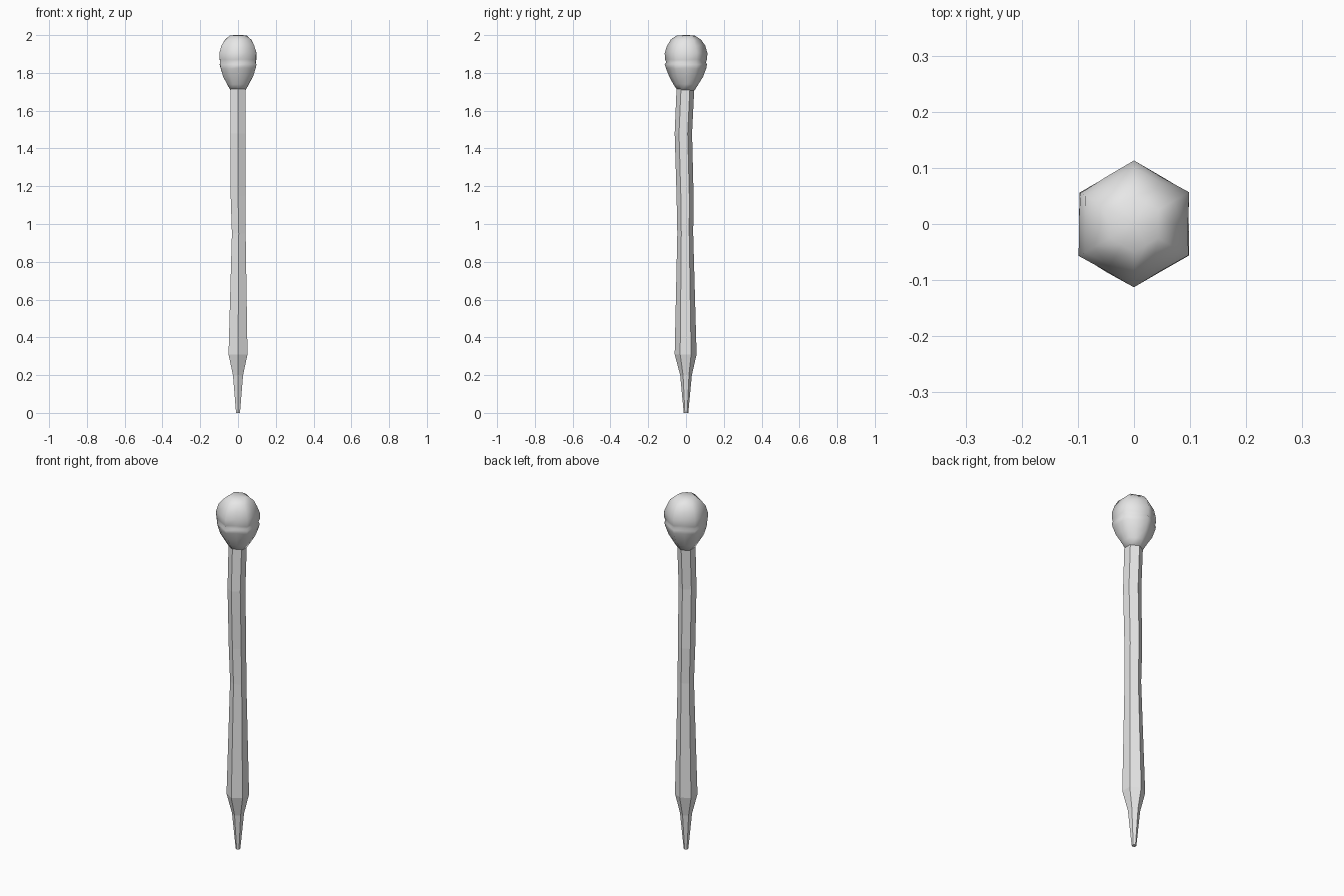
import bpy, bmesh, math, random
from mathutils import Vector

random.seed(4)
cube = bpy.data.objects.get("Cube")
if cube:
    bpy.data.objects.remove(cube)


def material(name, rgb):
    mat = bpy.data.materials.new(name)
    mat.use_nodes = True
    mat.diffuse_color = (*rgb, 1)
    mat.node_tree.nodes["Principled BSDF"].inputs["Base Color"].default_value = (*rgb, 1)
    return mat


def hexagon(z, cx, cy, r, per_side=1, lump=0.0):
    """Hexagon with corners on the y axis; sides may be split and roughened."""
    corners = [Vector((math.sin(i * math.pi / 3), -math.cos(i * math.pi / 3), 0)) for i in range(6)]
    ring = []
    for i in range(6):
        for k in range(per_side):
            p = corners[i].lerp(corners[(i + 1) % 6], k / per_side) * r
            p *= 1 + random.uniform(-lump, lump)
            dz = random.uniform(-lump, lump) * 0.1
            ring.append(Vector((cx, cy, z + dz)) + p)
    return ring


def loft(name, rings, mat, smooth, tip=None):
    bm = bmesh.new()
    loops = [[bm.verts.new(p) for p in ring] for ring in rings]
    n = len(loops[0])
    for low, high in zip(loops, loops[1:]):
        for i in range(n):
            j = (i + 1) % n
            bm.faces.new((low[i], low[j], high[j], high[i]))
    bm.faces.new(loops[0][::-1])
    if tip:
        top = bm.verts.new(tip)
        for i in range(n):
            bm.faces.new((loops[-1][i], loops[-1][(i + 1) % n], top))
    else:
        bm.faces.new(loops[-1])
    for f in bm.faces:
        f.smooth = smooth
    mesh = bpy.data.meshes.new(name)
    bm.to_mesh(mesh)
    bm.free()
    mesh.materials.append(mat)
    obj = bpy.data.objects.new(name, mesh)
    bpy.context.collection.objects.link(obj)
    return obj


grey = material("plain grey", (0.8, 0.8, 0.8))

# Slightly bent six-sided shaft with a sharpened foot: z, centre x, centre y, radius
shaft = [(0, 0, 0, 0.012), (0.2, 0, 0, 0.031), (0.31, 0, -0.002, 0.058),
         (0.95, 0.004, -0.004, 0.042), (1.15, 0, -0.005, 0.045),
         (1.48, 0, -0.014, 0.046), (1.72, 0, -0.003, 0.047)]
loft("shaft", [hexagon(*s) for s in shaft], grey, False)

# Lumpy bulb with a shallow crease around its middle: z, radius
bulb = [(1.708, 0.046), (1.74, 0.066), (1.78, 0.09), (1.825, 0.106), (1.845, 0.111),
        (1.856, 0.107), (1.87, 0.112), (1.905, 0.112), (1.945, 0.1), (1.975, 0.08), (1.997, 0.05)]
rings = []
for i, (z, r) in enumerate(bulb):
    lump = 0.0 if i == 0 else 0.02
    rings.append(hexagon(z, 0, 0, r, 2, lump))
loft("bulb_head", rings, grey, True, tip=(0, 0, 2.0))
